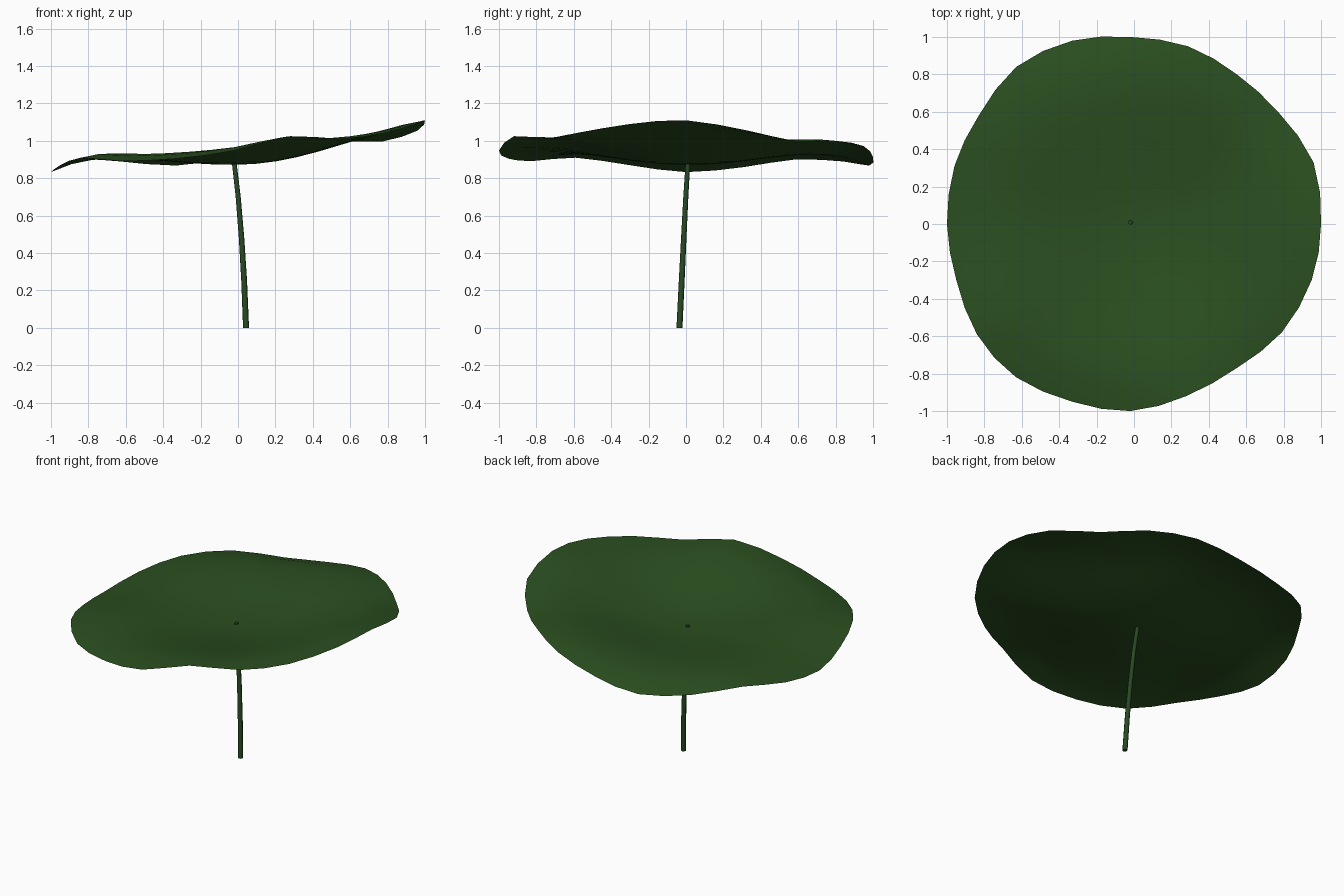
import bpy, bmesh, math
from mathutils import Vector

if "Cube" in bpy.data.objects:
    bpy.data.objects.remove(bpy.data.objects["Cube"])


def material(name, rgb):
    m = bpy.data.materials.new(name)
    m.diffuse_color = (*rgb, 1)
    m.use_nodes = True
    m.node_tree.nodes["Principled BSDF"].inputs["Base Color"].default_value = m.diffuse_color
    return m


def add_object(name, bm, mat):
    me = bpy.data.meshes.new(name)
    bm.to_mesh(me)
    bm.free()
    for p in me.polygons:
        p.use_smooth = True
    me.materials.append(mat)
    ob = bpy.data.objects.new(name, me)
    bpy.context.collection.objects.link(ob)
    return ob


leaf_green = material("leaf green", (0.023, 0.077, 0.014))
stem_green = material("stem green", (0.021, 0.068, 0.016))

# Wavy leaf rim, counter-clockwise from +x
RIM = [Vector(p) for p in (
    (1, 0, 1.11), (.96, .33, 1.055), (.77, .6, .996), (.55, .8, 1.0), (.29, .95, .972),
    (-.02, 1, .912), (-.33, .98, .868), (-.63, .84, .89), (-.83, .58, .9), (-.96, .31, .86),
    (-1, 0, .833), (-.95, -.3, .87), (-.84, -.59, .91), (-.63, -.82, .892), (-.33, -.95, .905),
    (-.02, -1, .948), (.28, -.92, 1.025), (.55, -.77, 1.01), (.79, -.58, 1.043), (.95, -.3, 1.09))]

# Midpoints between the rim points by a smooth closed spline
rim = []
n = len(RIM)
for i in range(n):
    a, b, c, d = (RIM[(i + k) % n] for k in (-1, 0, 1, 2))
    rim += [b, (b + c) * 0.5625 - (a + d) * 0.0625]

# Leaf: shallow bowl that rises to a mid ring, then follows the wavy rim
CENTRE = Vector((-.02, .01, .872))
RINGS = 9
bm = bmesh.new()
hub = bm.verts.new(CENTRE)
rings = []
for j in range(1, RINGS + 1):
    t = j / RINGS
    ring = []
    for p in rim:
        mid = .962 + .06 * p.x + .3 * (p.z - (.955 + .13 * p.x))
        M, R = mid - CENTRE.z, p.z - CENTRE.z
        a = (M - .24 * R) / .25
        q = CENTRE.lerp(p, t)
        q.z = CENTRE.z + a * t ** 2 + (R - a) * t ** 4
        ring.append(bm.verts.new(q))
    rings.append(ring)
m = len(rim)
for i in range(m):
    k = (i + 1) % m
    bm.faces.new((hub, rings[0][i], rings[0][k]))
    for r0, r1 in zip(rings, rings[1:]):
        bm.faces.new((r0[i], r1[i], r1[k], r0[k]))
add_object("leaf", bm, leaf_green)

# Stem: tapered, slightly bent eight-sided tube whose tip just pierces the leaf
PATH = [(.043, -.035, 0, .016), (.033, -.023, .25, .0155), (.019, -.012, .48, .0145),
        (.001, -.001, .7, .0135), (-.02, .01, .882, .0125)]
bm = bmesh.new()
SIDES = 8
loops = [[bm.verts.new((x + r * math.cos(2 * math.pi * i / SIDES),
                        y + r * math.sin(2 * math.pi * i / SIDES), z))
          for i in range(SIDES)] for x, y, z, r in PATH]
for l0, l1 in zip(loops, loops[1:]):
    for i in range(SIDES):
        k = (i + 1) % SIDES
        bm.faces.new((l0[i], l0[k], l1[k], l1[i]))
bm.faces.new(loops[0][::-1]).smooth = False
bm.faces.new(loops[-1])
stem = add_object("stem", bm, stem_green)
bpy.context.view_layer.objects.active = stem
stem.select_set(True)
bpy.ops.object.shade_smooth_by_angle(angle=math.radians(50))
